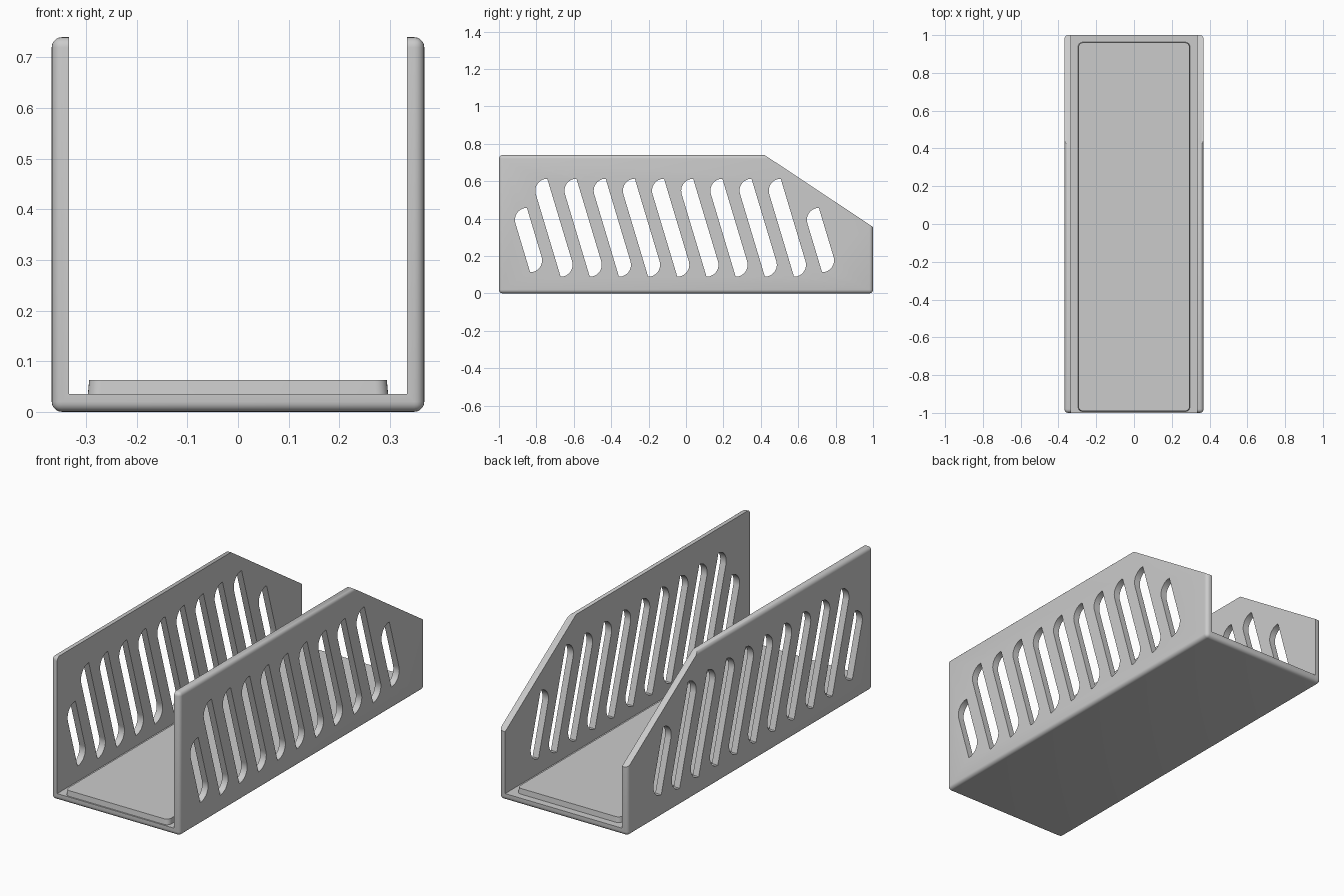
import bpy, bmesh, math

default = bpy.data.objects.get("Cube")
if default:
    bpy.data.objects.remove(default, do_unlink=True)

W, H, WALL, FLOOR = 0.368, 0.74, 0.034, 0.035

grey = bpy.data.materials.new("light grey")
grey.use_nodes = True
grey.diffuse_color = (0.6, 0.6, 0.6, 1)
grey.node_tree.nodes["Principled BSDF"].inputs["Base Color"].default_value = (0.6, 0.6, 0.6, 1)


def make_object(name, bm):
    bmesh.ops.recalc_face_normals(bm, faces=bm.faces)
    mesh = bpy.data.meshes.new(name)
    bm.to_mesh(mesh)
    bm.free()
    mesh.materials.append(grey)
    obj = bpy.data.objects.new(name, mesh)
    bpy.context.collection.objects.link(obj)
    return obj


def box(bm, lo, hi):
    verts = bmesh.ops.create_cube(bm, size=1)["verts"]
    for v in verts:
        v.co = [(a + b) / 2 + c * (b - a) for a, b, c in zip(lo, hi, v.co)]


def side_prism(bm, outline, half):
    """Extrude a (y, z) outline along x, from -half to half."""
    face = bm.faces.new([bm.verts.new((-half, y, z)) for y, z in outline])
    ext = bmesh.ops.extrude_face_region(bm, geom=[face])["geom"]
    moved = [g for g in ext if isinstance(g, bmesh.types.BMVert)]
    bmesh.ops.translate(bm, verts=moved, vec=(2 * half, 0, 0))


def slot_outline(cy, cz, half_height, slope=0.3, half_width=0.043, r=0.064, steps=12):
    """Leaning slot: one rounded and one sharp corner at each end."""
    sweep = math.pi / 2 + math.atan(slope)
    ay, az = half_width - slope * half_height, half_height - r
    arc = [(ay + r * math.cos(a), az + r * math.sin(a))
           for a in (math.pi / 2 + sweep * i / steps for i in range(steps + 1))]
    return [(cy + s * y, cz + s * z) for s in (1, -1) for y, z in arc]


# Rounded block for the tray body
bm = bmesh.new()
box(bm, (-W, -1, 0), (W, 1, H))
bmesh.ops.bevel(bm, geom=bm.edges[:], offset=0.02, segments=5, profile=0.5, affect="EDGES")
tray = make_object("tray_body", bm)

# Channel between the walls
bm = bmesh.new()
box(bm, (WALL - W, -2, FLOOR), (W - WALL, 2, 2))
channel = make_object("channel_cutter", bm)

# Sloped rear corner of the walls
bm = bmesh.new()
dy, dz = 0.58, -0.385
side_prism(bm, [(0.42 - dy, H - dz), (0.42 + 2 * dy, H + 2 * dz), (0.42 + 2 * dy, H - dz)], 1)
slope = make_object("slope_cutter", bm)

# Row of slots through both walls, shorter at the ends
bm = bmesh.new()
for i in range(11):
    end = i in (0, 10)
    cy = -0.862 + 0.156 * i + (0.02 if end else 0)
    if end:
        cy = -0.842 + 0.1561 * i
    side_prism(bm, slot_outline(cy, 0.285 if end else 0.351, 0.172 if end else 0.262), 0.6)
slots = make_object("slot_cutter", bm)

cutters = [channel, slope, slots]
for cutter in cutters:
    mod = tray.modifiers.new(cutter.name, "BOOLEAN")
    mod.operation, mod.solver, mod.object = "DIFFERENCE", "EXACT", cutter
    cutter.hide_render = True
bpy.context.view_layer.update()
evaluated = tray.evaluated_get(bpy.context.evaluated_depsgraph_get())
cut_mesh = bpy.data.meshes.new_from_object(evaluated)
tray.modifiers.clear()
tray.data = cut_mesh
for cutter in cutters:
    bpy.data.objects.remove(cutter, do_unlink=True)

# Raised pad on the floor, with rounded corners and slightly tapered sides
bm = bmesh.new()
box(bm, (-0.297, -0.993, FLOOR - 0.005), (0.297, 0.963, 0.063))
upright = [e for e in bm.edges if abs(e.verts[0].co.z - e.verts[1].co.z) > 0.01]
bmesh.ops.bevel(bm, geom=upright, offset=0.025, segments=6, profile=0.5, affect="EDGES")
for v in bm.verts:
    if v.co.z > 0.05:
        v.co.x *= 0.99
        v.co.y -= math.copysign(0.003, v.co.y)
pad = make_object("floor_pad", bm)

for obj in (tray, pad):
    bpy.ops.object.select_all(action="DESELECT")
    obj.select_set(True)
    bpy.context.view_layer.objects.active = obj
    bpy.ops.object.shade_smooth_by_angle(angle=math.radians(35))
